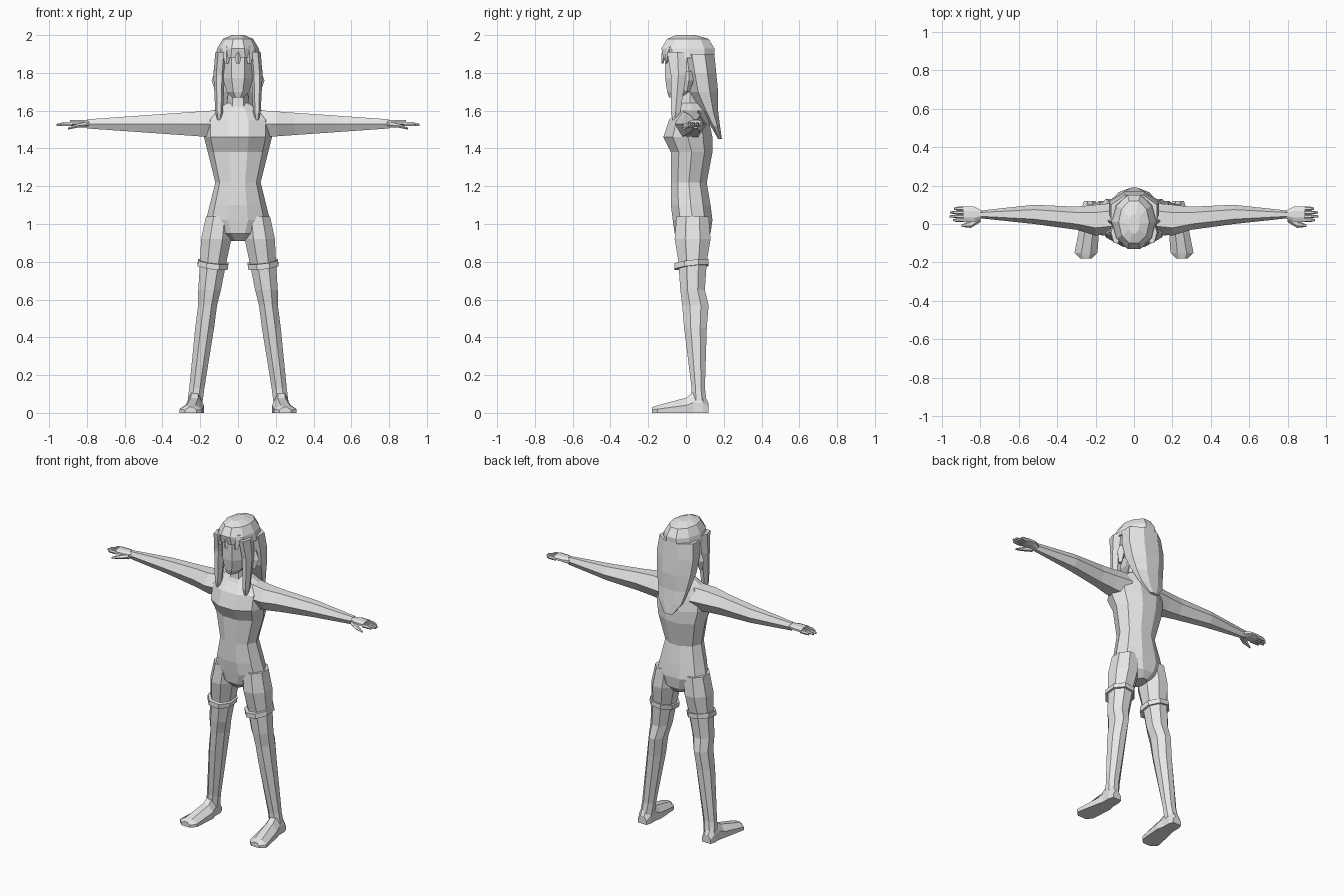
import bpy, bmesh, math
from mathutils import Vector

if "Cube" in bpy.data.objects:
    bpy.data.objects.remove(bpy.data.objects["Cube"], do_unlink=True)

colour = (0.8, 0.8, 0.8, 1)
grey = bpy.data.materials.new("plain_grey")
grey.use_nodes = True
grey.diffuse_color = colour
grey.node_tree.nodes["Principled BSDF"].inputs["Base Color"].default_value = colour


def ngon(sides, turn=0.0):
    """Regular outline, stretched to fill a unit square around the origin."""
    angles = [math.tau * (i + turn) / sides for i in range(sides)]
    wide = max(abs(math.cos(a)) for a in angles)
    tall = max(abs(math.sin(a)) for a in angles)
    return [(math.cos(a) / wide, math.sin(a) / tall) for a in angles]


# How a station along each axis and its two cross directions become a point
PLACE = {
    "x": lambda along, side, depth: Vector((along, side, depth)),
    "y": lambda along, side, depth: Vector((side, along, depth)),
    "z": lambda along, side, depth: Vector((side, depth, along)),
}


def ring(along, half, low, high, middle=0.0):
    """Cross-section: half width about a middle, and its low and high limits."""
    return along, half, low, high, middle


def loft(name, axis, outline, rings, mirror=False):
    """Skin one outline through a row of rings and close both ends."""
    bm = bmesh.new()
    loops = []
    for along, half, low, high, middle in rings:
        centre, reach = (low + high) / 2, (high - low) / 2
        loops.append([bm.verts.new(PLACE[axis](along, middle + u * half, centre + v * reach))
                      for u, v in outline])
    for lower, upper in zip(loops, loops[1:]):
        for i in range(len(outline)):
            bm.faces.new((lower[i - 1], lower[i], upper[i], upper[i - 1]))
    bm.faces.new(loops[0])
    bm.faces.new(loops[-1])
    bmesh.ops.recalc_face_normals(bm, faces=bm.faces)
    mesh = bpy.data.meshes.new(name)
    bm.to_mesh(mesh)
    bm.free()
    mesh.materials.append(grey)
    part = bpy.data.objects.new(name, mesh)
    bpy.context.collection.objects.link(part)
    if mirror:
        part.modifiers.new("mirror", "MIRROR").use_mirror_merge = False
    return part


DIAMOND, HEXAGON, OCTAGON, DECAGON = ngon(4), ngon(6), ngon(8, turn=0.5), ngon(10)
FLAT_SOLE = [(-1, -1), (1, -1), (1, 0), (0.4, 1), (-0.4, 1), (-1, 0)]

# Torso from crotch to collar
loft("torso", "z", DECAGON, [
    ring(along=0.91, half=0.04, low=-0.02, high=0.1),
    ring(along=0.95, half=0.12, low=-0.06, high=0.13),
    ring(along=1.02, half=0.17, low=-0.07, high=0.14),
    ring(along=1.1, half=0.15, low=-0.08, high=0.13),
    ring(along=1.22, half=0.12, low=-0.08, high=0.11),
    ring(along=1.38, half=0.16, low=-0.08, high=0.14),
    ring(along=1.46, half=0.18, low=-0.12, high=0.14),
    ring(along=1.55, half=0.18, low=-0.09, high=0.12),
    ring(along=1.6, half=0.13, low=-0.05, high=0.11),
    ring(along=1.64, half=0.06, low=-0.03, high=0.08),
])

# Neck and head
loft("neck", "z", HEXAGON, [
    ring(along=1.6, half=0.06, low=-0.04, high=0.08),
    ring(along=1.74, half=0.05, low=-0.03, high=0.07),
])
loft("head", "z", OCTAGON, [
    ring(along=1.67, half=0.03, low=-0.09, high=0),
    ring(along=1.7, half=0.06, low=-0.1, high=0.05),
    ring(along=1.77, half=0.08, low=-0.11, high=0.09),
    ring(along=1.94, half=0.08, low=-0.11, high=0.12),
])
loft("ears", "z", DIAMOND, [
    ring(along=1.7, half=0.01, low=-0.01, high=0.02, middle=0.11),
    ring(along=1.76, half=0.03, low=-0.01, high=0.04, middle=0.11),
    ring(along=1.81, half=0.01, low=0, high=0.03, middle=0.11),
], mirror=True)

# Hair: crown, long back, side locks and fringe
loft("hair_crown", "z", DECAGON, [
    ring(along=1.88, half=0.12, low=-0.12, high=0.15),
    ring(along=1.93, half=0.11, low=-0.13, high=0.15),
    ring(along=1.98, half=0.08, low=-0.1, high=0.12),
    ring(along=2, half=0.03, low=-0.05, high=0.05),
])
loft("back_hair", "z", OCTAGON, [
    ring(along=1.45, half=0.03, low=0.17, high=0.19),
    ring(along=1.52, half=0.08, low=0.13, high=0.18),
    ring(along=1.6, half=0.1, low=0.08, high=0.17),
    ring(along=1.7, half=0.12, low=0.02, high=0.17),
    ring(along=1.8, half=0.13, low=0, high=0.16),
    ring(along=1.9, half=0.12, low=-0.02, high=0.15),
])
loft("side_locks", "z", HEXAGON, [
    ring(along=1.55, half=0.01, low=-0.07, high=-0.05, middle=0.1),
    ring(along=1.59, half=0.02, low=-0.08, high=-0.03, middle=0.1),
    ring(along=1.79, half=0.03, low=-0.08, high=0, middle=0.1),
    ring(along=1.91, half=0.03, low=-0.1, high=0.01, middle=0.09),
], mirror=True)
for i in range(-2, 3):
    x, front = i * 0.03, abs(i) * 0.01 - 0.13
    tip = 1.85 + 0.03 * (i % 2)
    loft("fringe_strand", "z", DIAMOND, [
        ring(tip, half=0.01, low=front, high=front + 0.01, middle=x),
        ring(along=1.9, half=0.02, low=front, high=front + 0.03, middle=x),
        ring(along=1.94, half=0.02, low=front + 0.01, high=front + 0.04, middle=x),
    ])


# Arms stretched sideways, thinning evenly to the wrist
def arm_ring(x, half, middle):
    thick = 0.08 - 0.07 * x
    return ring(x, half, low=1.53 - thick, high=1.53 + thick, middle=middle)


loft("arms", "x", HEXAGON, [
    arm_ring(x=0.1, half=0.08, middle=0.03),
    arm_ring(x=0.2, half=0.08, middle=0.02),
    arm_ring(x=0.3, half=0.06, middle=0.03),
    arm_ring(x=0.52, half=0.05, middle=0.05),
    arm_ring(x=0.8, half=0.02, middle=0.05),
], mirror=True)

# Hands with four fingers and a thumb
loft("palms", "x", OCTAGON, [
    ring(along=0.79, half=0.02, low=1.51, high=1.55, middle=0.05),
    ring(along=0.83, half=0.04, low=1.52, high=1.55, middle=0.05),
    ring(along=0.89, half=0.04, low=1.52, high=1.55, middle=0.05),
], mirror=True)
for i in range(4):
    y = 0.02 + 0.02 * i
    end = 0.97 - 0.02 * abs(i - 1.4)
    loft("fingers", "x", HEXAGON, [
        ring(along=0.88, half=0.01, low=1.52, high=1.54, middle=y),
        ring(along=0.92, half=0.01, low=1.52, high=1.54, middle=y),
        ring(end, half=0.005, low=1.52, high=1.53, middle=y),
    ], mirror=True)
loft("thumbs", "x", HEXAGON, [
    ring(along=0.8, half=0.02, low=1.51, high=1.54, middle=0.03),
    ring(along=0.85, half=0.02, low=1.51, high=1.53, middle=0),
    ring(along=0.9, half=0.005, low=1.5, high=1.51, middle=-0.01),
], mirror=True)


# Legs, spreading evenly outward toward the ground
def leg_ring(z, half, low, high):
    return ring(z, half, low, high, middle=0.235 - 0.13 * z)


loft("legs", "z", OCTAGON, [
    leg_ring(z=0.05, half=0.04, low=0.03, high=0.11),
    leg_ring(z=0.13, half=0.04, low=0.03, high=0.1),
    leg_ring(z=0.45, half=0.05, low=-0.01, high=0.11),
    leg_ring(z=0.57, half=0.05, low=-0.02, high=0.12),
    leg_ring(z=0.65, half=0.06, low=-0.03, high=0.1),
    leg_ring(z=0.8, half=0.07, low=-0.04, high=0.11),
    leg_ring(z=0.92, half=0.08, low=-0.06, high=0.13),
    leg_ring(z=1.04, half=0.07, low=-0.05, high=0.12),
], mirror=True)

# Thigh bands, tipped up toward the outside and back
bands = loft("thigh_bands", "z", OCTAGON, [
    leg_ring(z=0.77, half=0.08, low=-0.06, high=0.12),
    leg_ring(z=0.8, half=0.08, low=-0.06, high=0.12),
], mirror=True)
for vert in bands.data.vertices:
    vert.co.z += (vert.co.x + vert.co.y - 0.16) * 0.12

# Feet, flat underneath
loft("feet", "y", FLAT_SOLE, [
    ring(along=0.12, half=0.03, low=0, high=0.05, middle=0.23),
    ring(along=0.09, half=0.04, low=0, high=0.11, middle=0.23),
    ring(along=0.04, half=0.04, low=0, high=0.11, middle=0.23),
    ring(along=0, half=0.05, low=0, high=0.08, middle=0.23),
    ring(along=-0.15, half=0.06, low=0, high=0.04, middle=0.25),
    ring(along=-0.18, half=0.03, low=0, high=0.03, middle=0.25),
], mirror=True)
